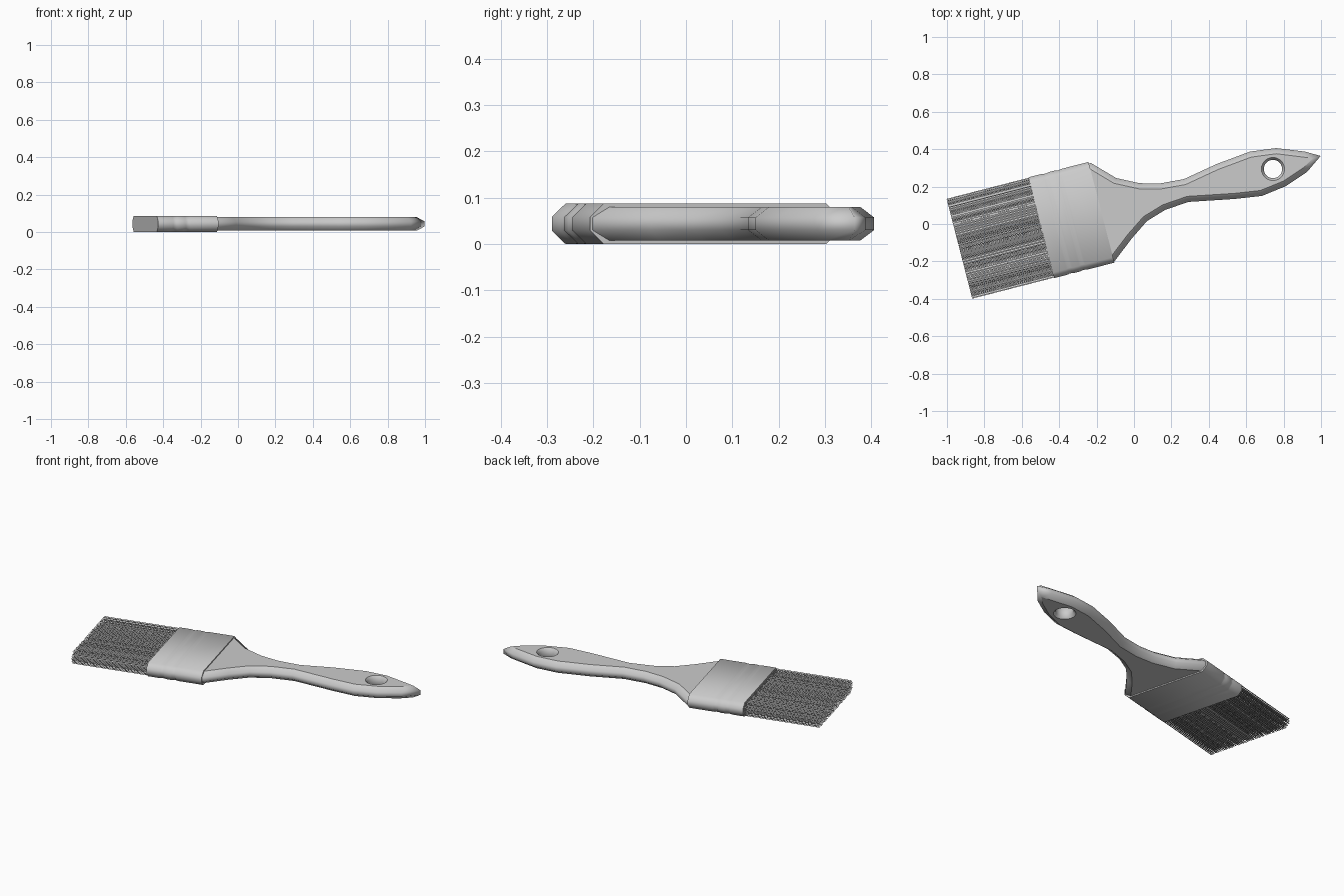
import bpy, bmesh, math, random
from mathutils import Vector

if "Cube" in bpy.data.objects:
    bpy.data.objects.remove(bpy.data.objects["Cube"])

random.seed(4)
ANG = math.radians(14.4)
D = Vector((math.cos(ANG), math.sin(ANG)))      # along the brush head
N = Vector((-math.sin(ANG), math.cos(ANG)))     # across the brush head
MID = 0.0435                                    # mid height


def head(u, v, z):
    p = D * u + N * v
    return (p.x, p.y, z)


def finish(bm, name, recalc=True):
    if recalc:
        bmesh.ops.recalc_face_normals(bm, faces=bm.faces)
    me = bpy.data.meshes.new(name)
    bm.to_mesh(me)
    bm.free()
    ob = bpy.data.objects.new(name, me)
    bpy.context.collection.objects.link(ob)
    return ob


def skin(bm, rings):
    # joins successive closed rings with smooth quads
    for a, b in zip(rings, rings[1:]):
        for i in range(len(a)):
            j = (i + 1) % len(a)
            bm.faces.new((a[i], a[j], b[j], b[i])).smooth = True


def loop_edges(bm, ring):
    out = []
    for i in range(len(ring)):
        e = bm.edges.get((ring[i - 1], ring[i]))
        e.smooth = False
        out.append(e)
    return out


def inset(pts, d):
    # moves a counter-clockwise outline inwards with limited mitres
    out = []
    for i, p in enumerate(pts):
        a = (p - pts[i - 1]).normalized()
        b = (pts[(i + 1) % len(pts)] - p).normalized()
        na, nb = Vector((-a.y, a.x)), Vector((-b.y, b.x))
        m = (na + nb).normalized()
        out.append(p + m * d * min(1 / max(m.dot(na), 0.1), 1.5))
    return out


# handle: outline with chamfered rim and a countersunk hanging hole
outline = [Vector(p) for p in [
    (-0.201, -0.222), (-0.107, -0.203), (-0.01, -0.075), (0.07, 0.016),
    (0.166, 0.075), (0.29, 0.118), (0.54, 0.134), (0.684, 0.15),
    (0.813, 0.203), (0.925, 0.278), (0.998, 0.364), (0.914, 0.387),
    (0.76, 0.406), (0.62, 0.387), (0.44, 0.32), (0.267, 0.24),
    (0.14, 0.217), (0.03, 0.218), (-0.096, 0.246), (-0.23, 0.326),
    (-0.334, 0.296)]]
bm = bmesh.new()
rims = [[bm.verts.new((p.x, p.y, z)) for p in inset(outline, d)]
        for z, d in ((0.007, 0.03), (0.030, 0), (0.057, 0), (0.080, 0.03))]
holes = [[bm.verts.new((0.743 + r * math.cos(k * math.tau / 24),
                        0.294 + r * math.sin(k * math.tau / 24), z))
          for k in range(24)]
         for z, r in ((0.007, 0.062), (0.022, 0.049), (0.065, 0.049), (0.080, 0.062))]
skin(bm, rims)
skin(bm, holes)
for k in (0, -1):
    bmesh.ops.triangle_fill(bm, use_beauty=True, use_dissolve=False,
                            edges=loop_edges(bm, rims[k]) + loop_edges(bm, holes[k]))
finish(bm, "handle")

# ferrule: flattened eight-sided sleeve with shallow ridges
bm = bmesh.new()
rings = []
for u, s in ((-0.485, 0), (-0.41, 0), (-0.40, 0.003), (-0.385, 0.003), (-0.375, 0),
             (-0.34, 0), (-0.33, 0.003), (-0.315, 0.003), (-0.305, 0), (-0.153, 0)):
    w, h = 0.278 - s, 0.0435 - s * 0.4
    prof = [(w, -0.015), (w, 0.015), (w - 0.03, h), (-w + 0.03, h),
            (-w, 0.015), (-w, -0.015), (-w + 0.03, -h), (w - 0.03, -h)]
    rings.append([bm.verts.new(head(u, 0.104 + v, MID + z)) for v, z in prof])
skin(bm, rings)
for r in (rings[0], rings[-1]):
    bm.faces.new(r)
    loop_edges(bm, r)
finish(bm, "ferrule")

# bristles: staggered layers of thin flat strips
bm = bmesh.new()
LAYERS, COUNT = 8, 46
for k in range(LAYERS):
    z = 0.008 + 0.071 * k / (LAYERS - 1)
    half = 0.276 - 0.02 * max(0, abs(z - MID) - 0.015) / 0.02
    for i in range(COUNT):
        v = 0.104 - half + 0.004 + (2 * half - 0.008) * i / (COUNT - 1)
        if 0 < i < COUNT - 1:
            v += random.uniform(-0.003, 0.003)
        bm.faces.new([bm.verts.new(head(u, v + s, z)) for u, s in
                      ((-0.937, -0.0035), (-0.48, -0.0035), (-0.48, 0.0035), (-0.937, 0.0035))])
finish(bm, "bristles", recalc=False)
